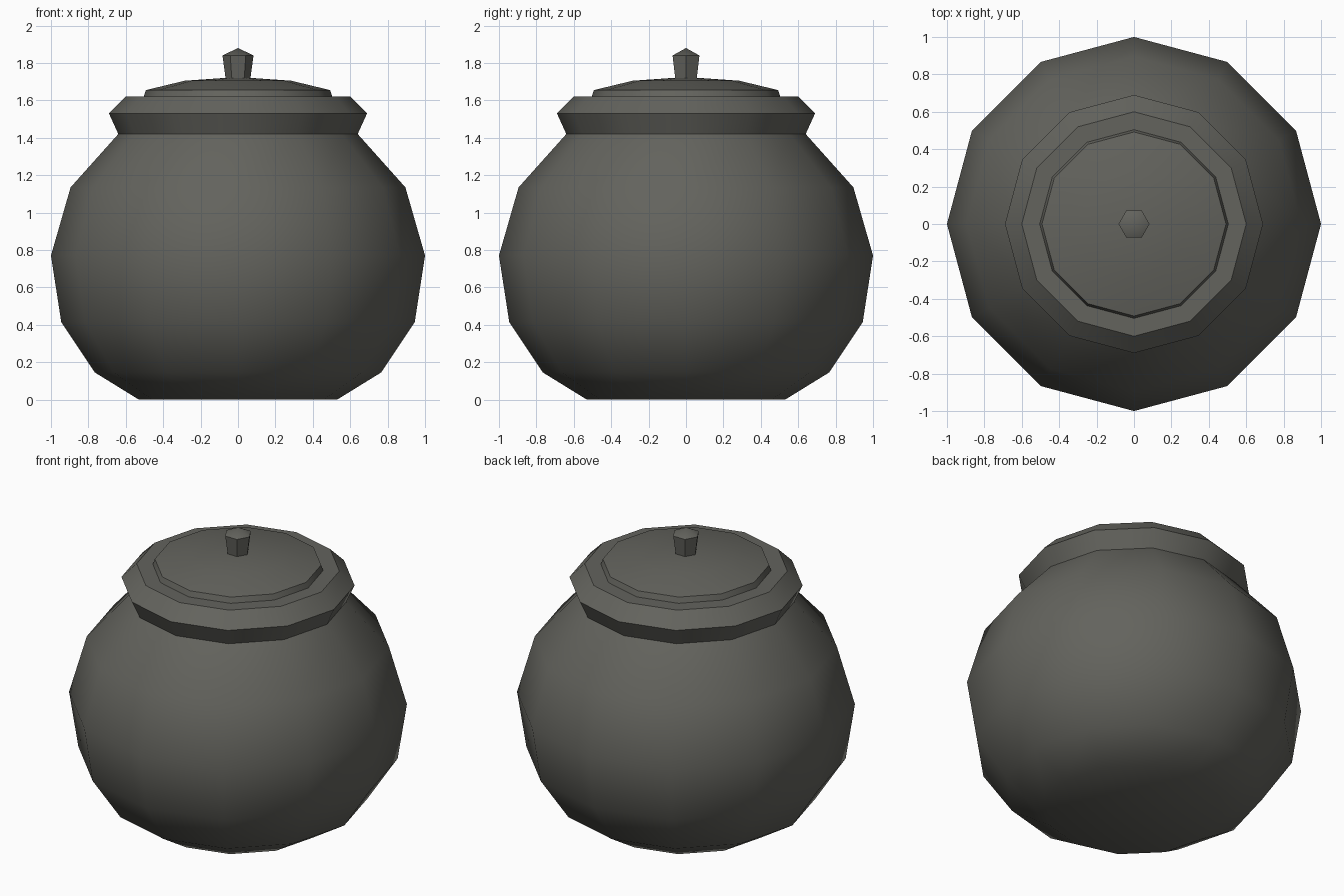
import bpy, bmesh, math

if "Cube" in bpy.data.objects:
    bpy.data.objects.remove(bpy.data.objects["Cube"])

clay = bpy.data.materials.new("dark grey stoneware")
clay.diffuse_color = (0.125, 0.125, 0.11, 1)
clay.use_nodes = True
clay.node_tree.nodes["Principled BSDF"].inputs["Base Color"].default_value = clay.diffuse_color


def lathe(name, profile, sides):
    """Revolve (radius, z) points around z; a radius of 0 becomes a pole."""
    bm = bmesh.new()
    rings = []
    for r, z in profile:
        n = sides if r > 0 else 1
        rings.append([bm.verts.new((r * math.cos(math.tau * i / sides),
                                    r * math.sin(math.tau * i / sides), z)) for i in range(n)])
    for a, b in zip(rings, rings[1:]):
        for i in range(sides):
            j = (i + 1) % sides
            if len(a) == 1:
                bm.faces.new((a[0], b[j], b[i]))
            elif len(b) == 1:
                bm.faces.new((a[i], a[j], b[0]))
            else:
                bm.faces.new((a[i], a[j], b[j], b[i]))
    bmesh.ops.recalc_face_normals(bm, faces=bm.faces)
    mesh = bpy.data.meshes.new(name)
    bm.to_mesh(mesh)
    bm.free()
    mesh.materials.append(clay)
    ob = bpy.data.objects.new(name, mesh)
    bpy.context.collection.objects.link(ob)
    bpy.ops.object.select_all(action='DESELECT')
    ob.select_set(True)
    bpy.context.view_layer.objects.active = ob
    bpy.ops.object.shade_smooth_by_angle(angle=math.radians(38))
    return ob


# Pot: round belly with flared collar, closed beneath the lid
lathe("pot_body", [(0, 0), (0.53, 0), (0.765, 0.145), (0.945, 0.415), (1.0, 0.77),
                   (0.895, 1.135), (0.64, 1.42), (0.69, 1.53), (0.60, 1.62),
                   (0, 1.62)], 12)

# Lid: shallow dome with a thin edge
lathe("lid", [(0.505, 1.618), (0.492, 1.655), (0.285, 1.705), (0, 1.725)], 12)

# Knob: six-sided, flaring upwards to a low point
lathe("lid_knob", [(0.066, 1.715), (0.083, 1.84), (0, 1.88)], 6)
